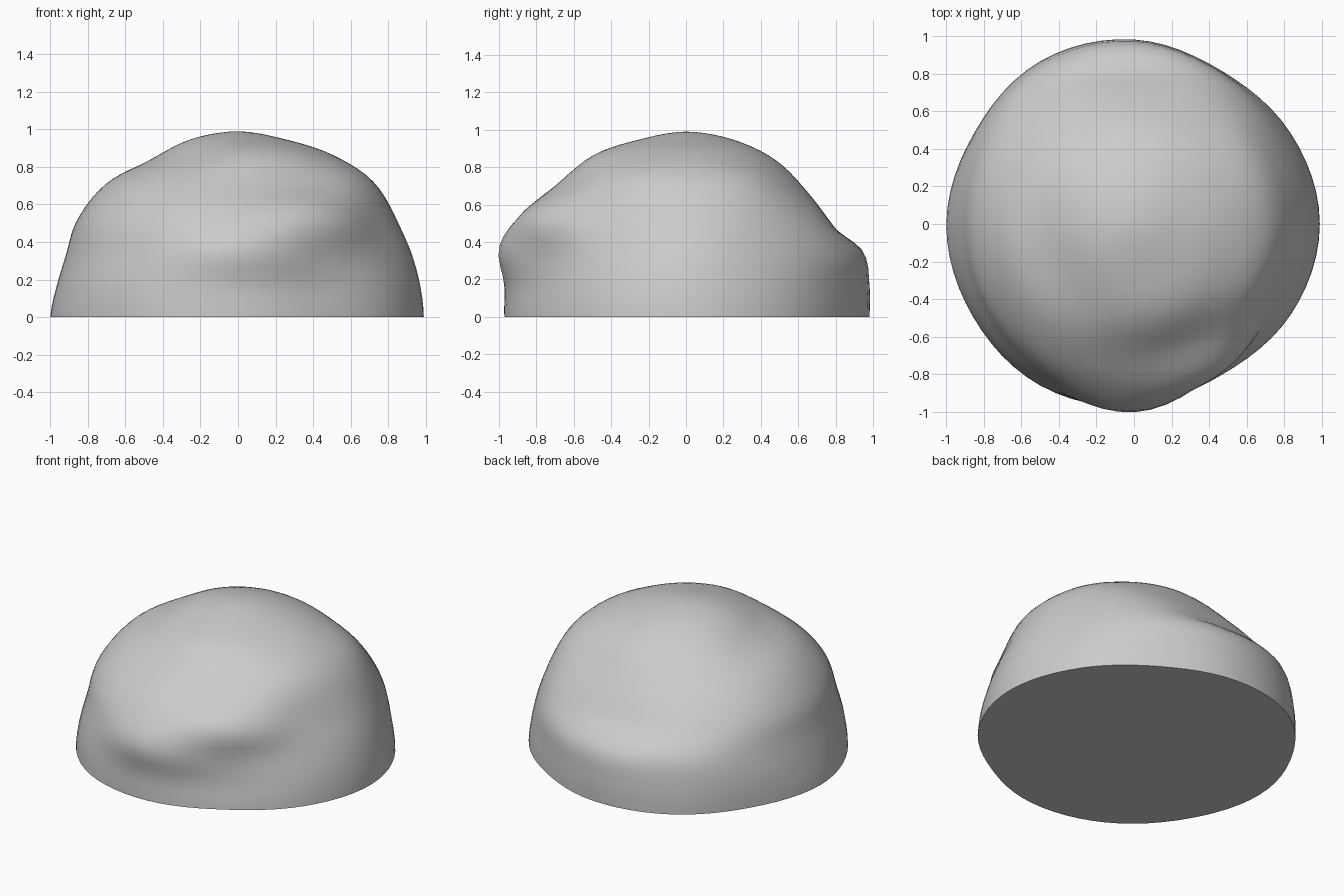
import bpy, bmesh, math

if "Cube" in bpy.data.objects:
    bpy.data.objects.remove(bpy.data.objects["Cube"])

# Radius from the origin: one row per 30 degrees around, one column per elevation
ELEV = [0, 10, 20, 30, 45, 60, 75, 90]
RADII = [
    [.99, .985, .985, .99, 1.02, 1.00, .98],    # right
    [.965, .96, .965, .98, 1.01, .99, .98],
    [.94, .95, .98, .97, .96, .975, .98],
    [.98, .995, 1.01, .93, .93, .965, .98],     # back
    [1.0, 1.01, 1.02, .97, .95, .965, .98],
    [.98, .985, .99, 1.00, .98, .97, .98],
    [1.0, .98, .975, 1.00, 1.00, .96, .98],     # left
    [.99, .98, .98, 1.01, 1.00, .96, .98],
    [.995, 1.0, 1.01, 1.025, 1.00, .975, .98],
    [.97, .985, 1.065, 1.045, .99, .995, .98],  # front
    [.93, .925, .965, 1.05, .99, 1.00, .98],
    [.965, .955, .95, .97, 1.02, 1.00, .98],
]
TOP = 0.99
SEGS, RINGS = 72, 30


def spline(a, b, c, d, t):
    return b + 0.5 * t * (c - a + t * (2*a - 5*b + 4*c - d + t * (3*(b - c) + d - a)))


def column(row, el):
    vals = row + [TOP]
    i = max(k for k in range(7) if ELEV[k] <= el)
    t = (el - ELEV[i]) / (ELEV[i + 1] - ELEV[i])
    return spline(vals[max(i - 1, 0)], vals[i], vals[i + 1], vals[min(i + 2, 7)], t)


def radius(az, el):
    i, t = divmod(az / 30, 1)
    return spline(*[column(RADII[(int(i) + k) % 12], el) for k in (-1, 0, 1, 2)], t)


# Lumpy dome with a flat underside
bm = bmesh.new()
rings = []
for j in range(RINGS):
    el = 90 * j / RINGS
    ring = []
    for s in range(SEGS):
        az = 360 * s / SEGS
        r, a, e = radius(az, el), math.radians(az), math.radians(el)
        ring.append(bm.verts.new((r * math.cos(e) * math.cos(a),
                                  r * math.cos(e) * math.sin(a), r * math.sin(e))))
    rings.append(ring)
peak = bm.verts.new((0, 0, TOP))
for s in range(SEGS):
    n = (s + 1) % SEGS
    for lo, hi in zip(rings, rings[1:]):
        bm.faces.new((lo[s], lo[n], hi[n], hi[s]))
    bm.faces.new((rings[-1][s], rings[-1][n], peak))
bm.faces.new(rings[0][::-1])

mesh = bpy.data.meshes.new("boulder")
bm.to_mesh(mesh)
bm.free()
boulder = bpy.data.objects.new("boulder", mesh)
bpy.context.collection.objects.link(boulder)
bpy.context.view_layer.objects.active = boulder
boulder.select_set(True)
bpy.ops.object.shade_smooth_by_angle(angle=math.radians(50))
